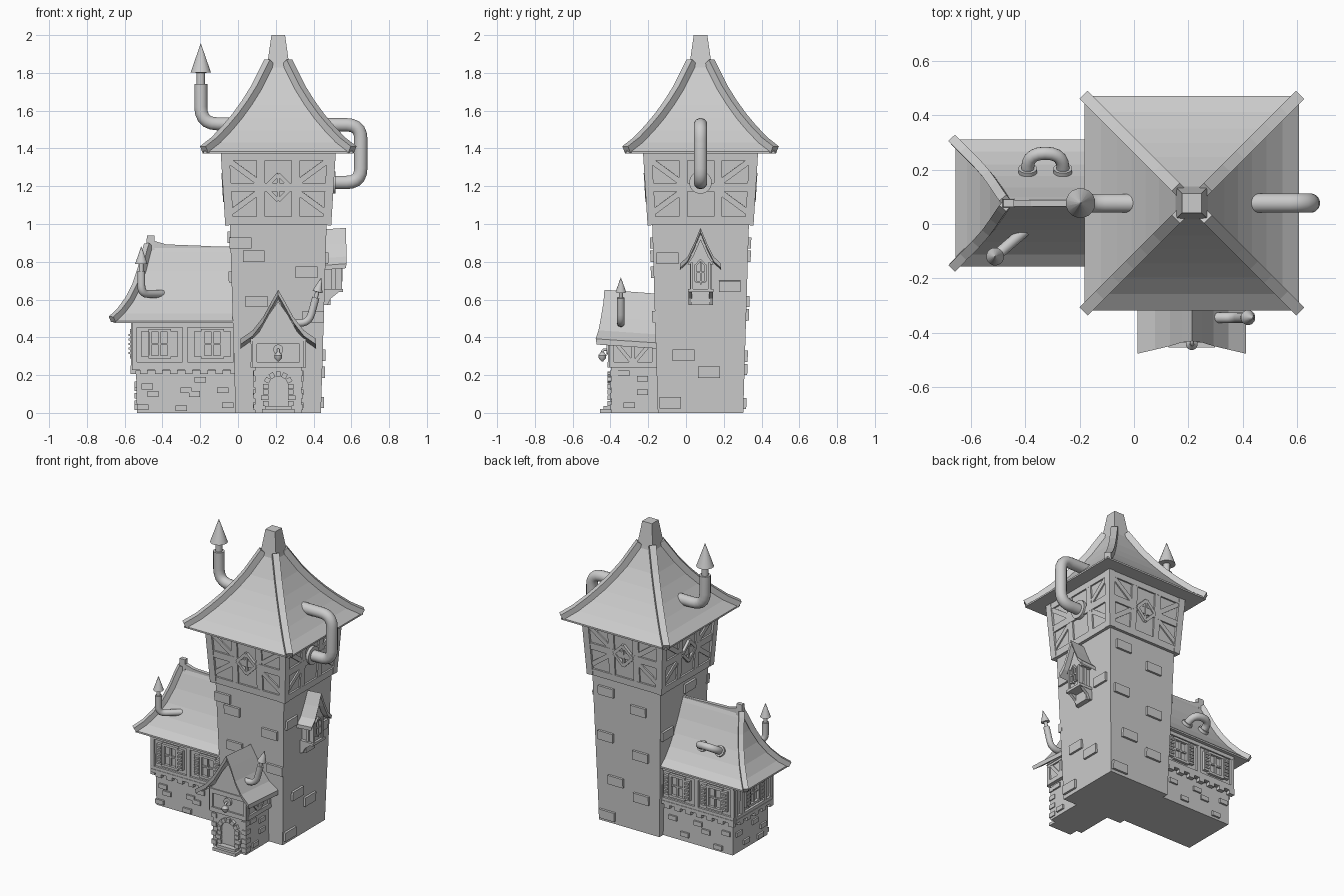
import bpy, bmesh
from math import pi, sin, cos, atan, atan2
from mathutils import Vector, Matrix

if "Cube" in bpy.data.objects:
    bpy.data.objects.remove(bpy.data.objects["Cube"])

CX, CY = .213, .077          # tower axis
Z = Vector((0, 0, 1))


def finish(name, bm, smooth=False):
    bmesh.ops.recalc_face_normals(bm, faces=bm.faces)
    me = bpy.data.meshes.new(name)
    bm.to_mesh(me)
    bm.free()
    ob = bpy.data.objects.new(name, me)
    bpy.context.collection.objects.link(ob)
    if smooth:
        bpy.ops.object.select_all(action='DESELECT')
        ob.select_set(True)
        bpy.context.view_layer.objects.active = ob
        bpy.ops.object.shade_smooth_by_angle(angle=.7)
    return ob


def skin(name, rings, smooth=False):
    """Bridge closed rings of points and cap both ends."""
    bm = bmesh.new()
    vs = [[bm.verts.new(p) for p in r] for r in rings]
    n = len(rings[0])
    for a, b in zip(vs, vs[1:]):
        for j in range(n):
            bm.faces.new((a[j], a[(j + 1) % n], b[(j + 1) % n], b[j]))
    bm.faces.new(vs[0])
    bm.faces.new(vs[-1])
    return finish(name, bm, smooth)


def loft(name, rects):
    """Stack rectangles given as (x0, x1, y centre, y half, z)."""
    return skin(name, [[(a, y - h, z), (b, y - h, z), (b, y + h, z), (a, y + h, z)] for a, b, y, h, z in rects])


def square_loft(name, prof):
    return loft(name, [(CX - h, CX + h, CY, h, z) for h, z in prof])


def sweep(name, pts, r, n=16, side=None):
    """Sweep an n-sided section along a planar path; r may vary per point."""
    pts = [Vector(p) for p in pts]
    r = r if isinstance(r, list) else [r] * len(pts)
    side = side or (pts[-1] - pts[0]).cross(Z)
    side = side.normalized() if side.length > 1e-4 else Vector((0, 1, 0))
    rings = []
    for i, p in enumerate(pts):
        t = (pts[min(i + 1, len(pts) - 1)] - pts[max(i - 1, 0)]).normalized()
        up = side.cross(t).normalized()
        s = t.cross(up)
        rings.append([p + r[i] * (cos(a) * s + sin(a) * up) for a in [2 * pi * (j + .5) / n for j in range(n)]])
    return skin(name, rings, n > 4)


def pipe(name, pts, bend, r, cone=0, side=None):
    pts = [Vector(p) for p in pts]
    path = [pts[0]]
    for a, p, b in zip(pts, pts[1:], pts[2:]):
        s, e = p + (a - p).normalized() * bend, p + (b - p).normalized() * bend
        for k in range(6):
            t = k / 5
            path.append((1 - t) ** 2 * s + 2 * t * (1 - t) * p + t * t * e)
    path.append(pts[-1])
    sweep(name, path, r, 16, side)
    if cone:
        e, d = pts[-1], (pts[-1] - pts[-2]).normalized()
        q = e + d * cone * 1.1
        sweep(name + "_cap", [e - d * .02, q, q + d * .001, q + d * cone * 2.8], [cone * .4, cone * .4, cone, .001], 16)


def frame(x, y, z, k, tilt=0):
    """Wall frame: local x along wall, y up, z outward. k: 0 front, 1 right, 2 back, 3 left."""
    return Matrix.Translation((x, y, z)) @ Matrix.Rotation(k * pi / 2, 4, 'Z') @ Matrix.Rotation(pi / 2 + tilt, 4, 'X')


def box(bm, M, u, v, w, h, d, rot=0, n=0):
    bmesh.ops.create_cube(bm, size=1, matrix=M @ Matrix.Translation((u, v, n)) @ Matrix.Rotation(rot, 4, 'Z') @ Matrix.Diagonal((w, h, d, 1)))


def beam(bm, M, a, b, w, d=.024):
    dx, dy = b[0] - a[0], b[1] - a[1]
    box(bm, M, (a[0] + b[0]) / 2, (a[1] + b[1]) / 2, (dx * dx + dy * dy) ** .5, w, d, atan2(dy, dx))


def prism(name, M, outline, n0, n1):
    return skin(name, [[M @ Vector((u, v, n)) for u, v in outline] for n in (n0, n1)])


def gable(name, M, half, back, th, drop=0):
    """Curved two-sided roof sheet from a half profile of (u, v, front)."""
    prof = [(-u, v, f) for u, v, f in half] + half[-2::-1]
    rings = []
    for u, v, f in prof:
        rings.append([M @ Vector(p) for p in ((u, v, f), (u, v - drop, back), (u, v - th - drop, back), (u, v - th, f - .005))])
    return skin(name, rings)


def window(bm, M, u, v, w, h):
    pw = w * .5
    for s in (-1, 1):
        box(bm, M, u + s * pw / 2, v, .014, h, .03)
        box(bm, M, u, v + s * h / 2, pw + .02, .016, .034)
        su = u + s * w * .39                      # louvred shutter
        box(bm, M, su, v, w * .2, h * .95, .036)
        for i in range(5):
            box(bm, M, su, v + (i - 2) * h * .17, w * .15, h * .08, .05)
    box(bm, M, u, v, .01, h, .02)
    box(bm, M, u, v, pw, .01, .02)


# Tower shaft with raised bricks
square_loft("tower_shaft", [(.226, 0), (.256, 1)])
bricks = [[(-.2, .9), (-.13, .83), (.15, .745), (-.115, .59), (.185, .51)],
          [(-.175, .82), (.155, .67), (-.09, .305), (.045, .215), (-.16, .055)],
          [(-.15, .9), (.09, .83), (-.16, .59), (.1, .52), (-.09, .3), (.1, .23), (-.16, .05)],
          [(.15, .72), (-.18, .69), (.05, .93)]]
N = [(0, -1), (1, 0), (0, 1), (-1, 0)]
bm = bmesh.new()
for k in range(4):
    M = frame(CX + N[k][0] * .226, CY + N[k][1] * .226, 0, k, atan(.03))
    for u, v in bricks[k]:
        box(bm, M, u, v, .115, .06, .03)
finish("tower_bricks", bm)

# Half-timbered tower head
square_loft("tower_head", [(.266, .995), (.29, 1.38)])
bm = bmesh.new()
for k in range(4):
    M = frame(CX + N[k][0] * .266, CY + N[k][1] * .266, .995, k, atan(.024 / .385))
    for v, w, h in ((.022, .55, .045), (.2, .55, .045), (.362, .58, .04)):
        box(bm, M, 0, v, w, h, .022)
    for s in (-1, 1):
        box(bm, M, s * .092, .19, .044, .38, .02)
        for t in (-1, 1):
            beam(bm, M, (s * .11, .2 + t * .03), (s * .26, .2 + t * .14), .03, .018)
            if k != 1:
                beam(bm, M, (s * .07, .2), (0, .2 + t * .07), .02, .036)
    if k != 1:
        box(bm, M, 0, .2, .012, .14, .03)
finish("tower_timbers", bm)
for sx in (-1, 1):
    for sy in (-1, 1):
        sweep("tower_corner_post", [(CX + sx * .258, CY + sy * .258, .995), (CX + sx * .282, CY + sy * .282, 1.38)], .032, 4, Vector((1, 0, 0)))

# Tower roof, hip beams and cap
roof = [(.395, 1.385), (.335, 1.432), (.275, 1.495), (.222, 1.558), (.17, 1.63), (.12, 1.71), (.085, 1.78), (.05, 1.85)]
square_loft("tower_roof", [(.395, 1.374)] + roof)
for sx in (-1, 1):
    for sy in (-1, 1):
        sweep("tower_hip_beam", [(CX + sx * (h - .003), CY + sy * (h - .003), z + .008) for h, z in roof], .03, 4)
square_loft("tower_roof_cap", [(.062, 1.82), (.058, 1.845), (.036, 2)])

# Tower pipes
pipe("tower_chimney", [(.08, CY, 1.53), (-.197, CY, 1.53), (-.197, CY, 1.74)], .09, .035, .055)
pipe("tower_side_pipe", [(.36, CY, 1.525), (.65, CY, 1.525), (.65, CY, 1.22), (.47, CY, 1.22)], .075, .036)
sweep("pipe_collar", [(.48, CY, 1.22), (.515, CY, 1.22)], .06, 16)

# Side wing walls
loft("wing_stone_base", [(-.535, .05, CY, .186, 0), (-.54, .05, CY, .188, .24)])
loft("wing_upper_wall", [(-.55, .05, CY, .198, .225), (-.558, .05, CY, .2, .5)])
bm, tb = bmesh.new(), bmesh.new()
for k, x, y, L, wins in ((0, -.28, CY - .2, .56, (-.135, .145)), (2, -.28, CY + .2, .56, (-.145, .135)), (3, -.555, CY, .4, (0,))):
    M = frame(x, y, .22, k)
    for v, h in ((.035, .03), (.25, .035)):
        box(tb, M, 0, v, L, h, .024)
    for u in [-L / 2 + .012, L / 2 - .012] + ([0] if k != 3 else [-.12, .12]):
        box(tb, M, u, .14, .026, .24, .022)
    for u in wins:
        window(tb, M, u, .145, .2, .14)
    cnt = int(L / .04)
    for i in range(cnt):                          # toothed stone course
        h = .045 if i % 2 else .022
        box(bm, M, -L / 2 + (i + .5) * L / cnt, .03 - h / 2, L / cnt, h, .03)
for k, x, y, spots in ((0, -.28, CY - .187, [(-.2, .14), (-.17, .1), (-.225, .03), (.08, .175), (.005, .12), (.05, .1), (.2, .12), (-.02, .025), (.225, .04)]),
                       (2, -.28, CY + .187, [(-.19, .14), (-.1, .05), (.0, .15), (.06, .11), (.15, .03), (.21, .14)]),
                       (3, -.537, CY, [(-.13, .13), (-.05, .05), (.04, .15), (.13, .09), (.1, .03)])):
    for u, v in spots:
        box(bm, frame(x, y, 0, k), u, v, .06, .03, .024)
finish("wing_bricks", bm)
finish("wing_timbers_and_windows", tb)

# Wing roof: hipped at the outer end, running into the tower
wr = [(-.658, .234, .487), (-.615, .19, .527), (-.568, .143, .59), (-.53, .1, .665), (-.5, .058, .755), (-.476, .022, .85), (-.466, .008, .882)]
loft("wing_roof", [(-.658, .05, CY, .234, .476)] + [(x, .05, CY, h, z) for x, h, z in wr])
for s in (-1, 1):
    sweep("wing_hip_beam", [(x - .008, CY + s * h, z + .008) for x, h, z in wr], .024, 4)
loft("wing_ridge_post", [(-.49, -.44, CY, .018, .82), (-.482, -.442, CY, .014, .94)])
prism("wing_ridge", frame(0, CY, 0, 0), [(-.46, .85), (.0, .85), (0, .875), (-.2, .885), (-.38, .892), (-.46, .915)], -.012, .012)

# Wing pipes
pipe("wing_chimney", [(-.385, -.01, .63), (-.512, -.12, .63), (-.512, -.12, .752)], .045, .021, .033)
o, b0, b1 = Vector((0, .85, .53)), Vector((-.392, .15, .615)), Vector((-.262, .15, .615))
pipe("wing_loop_pipe", [b0, b0 + o * .13, b1 + o * .13, b1], .063, .024, 0, Vector((1, 0, 0)).cross(o))
for b in (b0, b1):
    sweep("loop_collar", [b, b + o * .065], .035, 16)

# Porch walls and timbers
loft("porch_base", [(.09, .336, -.2, .195, 0), (.09, .336, -.2, .197, .25)])
loft("porch_upper", [(.08, .346, -.2, .203, .24), (.076, .35, -.2, .205, .4)])
bm = bmesh.new()
for k, x, y, L in ((0, CX, -.404, .274), (1, .348, -.28, .25), (3, .078, -.28, .25)):
    M = frame(x, y, .24, k)
    for v in (.015, .14):
        box(bm, M, 0, v, L, .03, .022)
    for s in (-1, 1):
        box(bm, M, s * (L / 2 - .012), .075, .024, .15, .02)
        if k:
            beam(bm, M, (0, .02), (s * .1, .14), .02, .018)
    if k:
        box(bm, M, 0, .075, .02, .14, .018)
finish("porch_timbers", bm)

# Porch roof
F = frame(CX, 0, 0, 0)
gable("porch_roof", F, [(.2, .392, .478), (.135, .437, .463), (.08, .508, .45), (.038, .585, .437), (0, .652, .432)], .1, .03, .025)
prism("porch_gable_wall", F, [(-.15, .38), (.15, .38), (.1, .43), (.05, .52), (0, .59), (-.05, .52), (-.1, .43)], .1, .408)
pipe("porch_chimney", [(.27, -.345, .475), (.375, -.345, .475), (.412, -.345, .61)], .05, .02, .028)

# Door, stone surround and steps
prism("door", F, [(-.055, 0), (.055, 0)] + [(.055 * cos(a), .14 + .055 * sin(a)) for a in [pi * i / 10 for i in range(11)]], .39, .401)
bm = bmesh.new()
for i in range(7):
    a = pi * i / 6
    box(bm, F, .066 * cos(a), .14 + .066 * sin(a), .028, .026, .03, a, .4)
for s in (-1, 1):
    for i, v in enumerate((.05, .08, .11)):
        box(bm, F, s * (.066 + .006 * (i % 2)), v, .03 + .01 * (i % 2), .025, .03, 0, .4)
    for v in (.03, .09, .15, .21):
        box(bm, F, s * .112, v, .036, .03, .05, 0, .378)
for u, v, y in ((.336, .21, -.33), (.336, .11, -.23), (.336, .18, -.23), (.336, .04, -.3)):
    for x in (u, 2 * CX - u):
        box(bm, frame(x, y, 0, 1), 0, v, .06, .03, .022)
finish("porch_stones", bm)
bm = bmesh.new()
box(bm, F, 0, .01, .17, .02, .08, 0, .415)
box(bm, F, 0, .028, .14, .018, .05, 0, .412)
finish("door_steps", bm)

# Porch lamp on a bracket
sweep("lamp_ring", [(CX, -.405, .335), (CX, -.42, .335)], .027, 12)
pipe("lamp_arm", [(CX, -.41, .335), (CX, -.443, .335), (CX, -.443, .31)], .015, .007)
sweep("lamp", [(CX, -.443, .322), (CX, -.443, .305), (CX, -.443, .29), (CX, -.443, .272)], [.008, .022, .02, .004], 12)

# Oriel window on the right wall
O = frame(.47, CY, 0, 1)
loft("oriel_body", [(.44, .54, CY, .046, .64), (.44, .54, CY, .05, .81)])
prism("oriel_gable_wall", O, [(-.07, .785), (.07, .785), (.04, .83), (0, .92), (-.04, .83)], -.03, .072)
gable("oriel_roof", O, [(.108, .79, .105), (.068, .828, .104), (.033, .9, .103), (0, .98, .102)], -.03, .024, .01)
bm = bmesh.new()
box(bm, O, 0, .648, .135, .018, .12, 0, .025)
box(bm, O, 0, .605, .1, .07, .04, 0, .0)
for s in (-1, 1):
    box(bm, O, s * .046, .72, .014, .15, .02, 0, .07)
    beam(bm, O @ Matrix.Translation((0, 0, .072)), (s * .026, .78), (0, .81), .01, .02)
    box(bm, O, s * .026, .74, .01, .09, .02, 0, .072)
    box(bm, frame(.505, CY + s * .05, 0, 1 + s), 0, .72, .02, .13, .014)
for v in (.695, .745):
    box(bm, O, 0, v, .055, .009, .018, 0, .072)
box(bm, O, 0, .74, .008, .12, .018, 0, .072)
finish("oriel_trim", bm)
for s in (-1, 1):
    prism("oriel_bracket", frame(.455, CY + s * .055, 0, 0), [(0, .57), (.02, .572), (.035, .605), (.085, .645), (0, .645)], -.01, .01)
